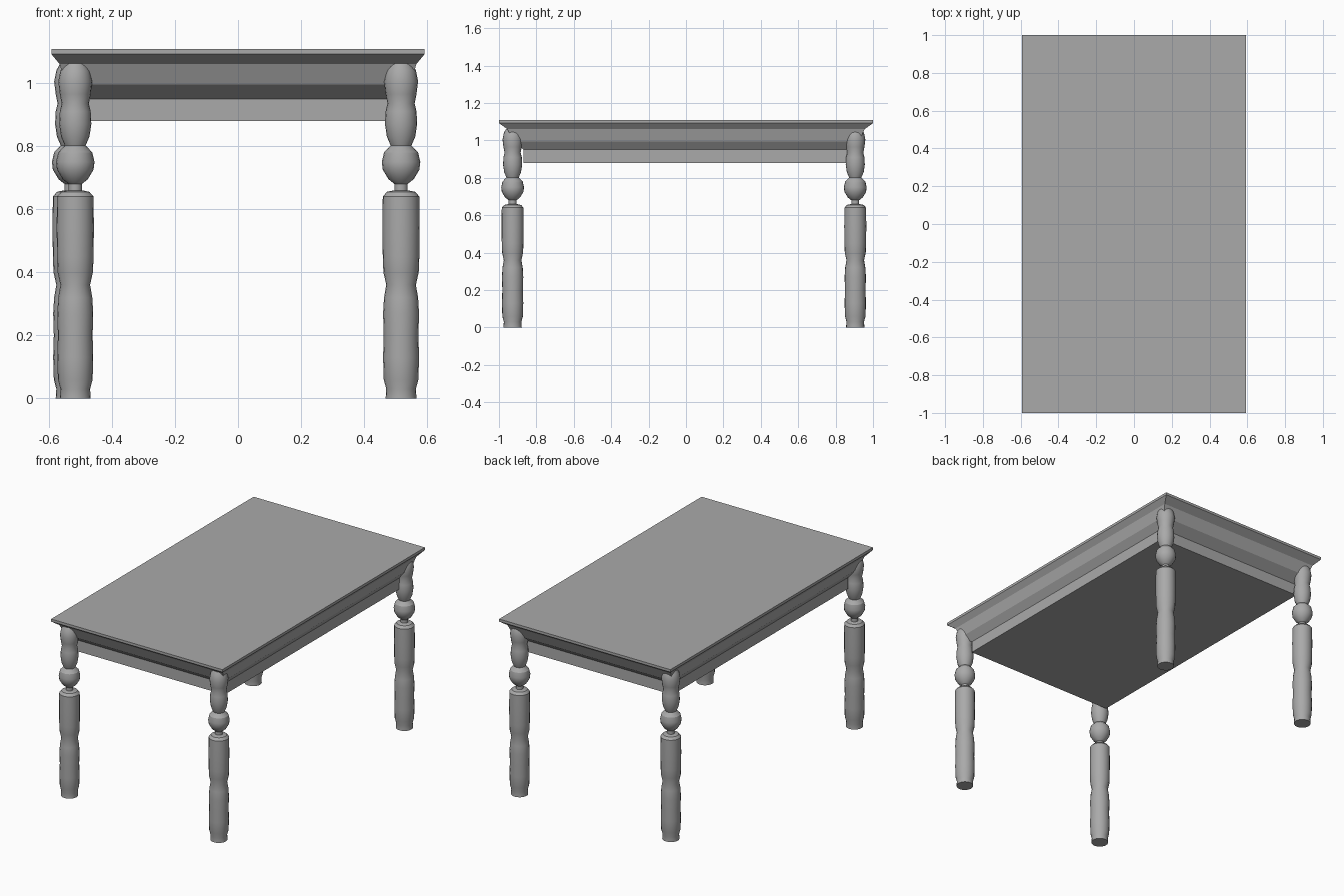
import bpy
import bmesh
from math import cos, sin, tau, radians

cube = bpy.data.objects.get("Cube")
if cube:
    bpy.data.objects.remove(cube)

# Single grey finish for the whole table
grey = bpy.data.materials.new("plain grey")
grey.use_nodes = True
colour = (0.4, 0.4, 0.4, 1)
grey.diffuse_color = colour
grey.node_tree.nodes["Principled BSDF"].inputs["Base Color"].default_value = colour

HALF_X, HALF_Y = 0.592, 1.0


def loft(name, rings):
    """Skin a stack of equal rings and cap both ends."""
    bm = bmesh.new()
    loops = [[bm.verts.new(p) for p in ring] for ring in rings]
    n = len(loops[0])
    for low, high in zip(loops, loops[1:]):
        for i in range(n):
            j = (i + 1) % n
            bm.faces.new((low[i], low[j], high[j], high[i]))
    bm.faces.new(loops[0][::-1])
    bm.faces.new(loops[-1])
    bmesh.ops.recalc_face_normals(bm, faces=bm.faces)
    mesh = bpy.data.meshes.new(name)
    bm.to_mesh(mesh)
    bm.free()
    mesh.materials.append(grey)
    obj = bpy.data.objects.new(name, mesh)
    bpy.context.collection.objects.link(obj)
    return obj


def rectangle(scale, z):
    x, y = HALF_X * scale, HALF_Y * scale
    return [(-x, -y, z), (x, -y, z), (x, y, z), (-x, y, z)]


def circle(radius, z, sides=20):
    return [(radius * cos(tau * i / sides), radius * sin(tau * i / sides), z)
            for i in range(sides)]


# Table top with its moulded, tapering apron: (scale, height)
top_profile = [(0.868, 0.88), (0.868, 0.95), (0.925, 0.995),
               (0.955, 1.06), (1, 1.092), (1, 1.108)]
loft("table_top", [rectangle(s, z) for s, z in top_profile])

# Turned legs: (radius, height)
leg_profile = [
    (0.049, 0), (0.047, 0.03), (0.055, 0.06), (0.057, 0.13),
    (0.055, 0.2), (0.057, 0.27), (0.054, 0.32), (0.047, 0.36),
    (0.056, 0.4), (0.058, 0.45), (0.059, 0.54), (0.058, 0.64),
    (0.045, 0.655), (0.021, 0.66), (0.021, 0.68), (0.04, 0.695),
    (0.058, 0.725), (0.061, 0.75), (0.054, 0.78), (0.033, 0.802),
    (0.045, 0.83), (0.051, 0.87), (0.049, 0.91), (0.043, 0.935),
    (0.049, 0.965), (0.054, 1.005), (0.047, 1.04), (0.035, 1.062)]
positions = {
    "front_left_leg": (0.517, -0.927), "front_right_leg": (-0.516, -0.927),
    "back_left_leg": (0.517, 0.905), "back_right_leg": (-0.529, 0.905)}

bpy.ops.object.select_all(action="DESELECT")
for name, (x, y) in positions.items():
    leg = loft(name, [circle(r, z) for r, z in leg_profile])
    leg.location = (x, y, 0)
    leg.select_set(True)
    bpy.context.view_layer.objects.active = leg
bpy.ops.object.shade_smooth_by_angle(angle=radians(30))
